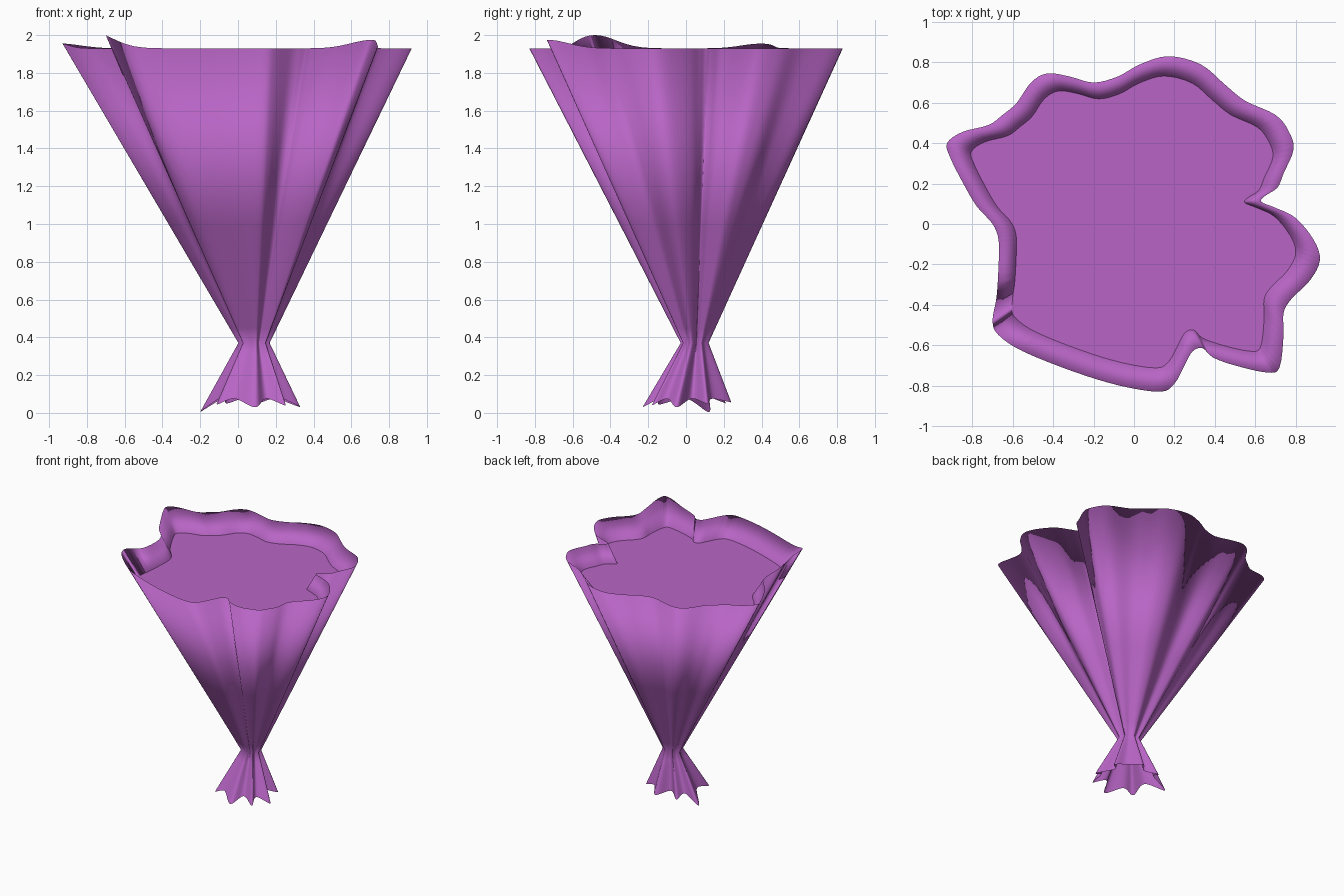
import bpy, bmesh, math
from mathutils import Vector

if "Cube" in bpy.data.objects:
    bpy.data.objects.remove(bpy.data.objects["Cube"])

# Pleated outline of the wrapper mouth, counter-clockwise from the right
OUTLINE = [(.92, -.18), (.89, -.08), (.80, .03), (.70, .08), (.63, .11), (.65, .14), (.71, .18),
           (.74, .25), (.79, .37), (.765, .46), (.70, .54), (.55, .61), (.45, .69), (.33, .79),
           (.17, .83), (.03, .79), (-.08, .73), (-.2, .70), (-.32, .73), (-.43, .745), (-.51, .70),
           (-.58, .60), (-.65, .54), (-.72, .49), (-.85, .455), (-.925, .40), (-.91, .33),
           (-.85, .21), (-.78, .09), (-.70, 0), (-.67, -.08), (-.67, -.2), (-.68, -.36),
           (-.70, -.48), (-.67, -.55), (-.55, -.63), (-.3, -.73), (-.07, -.80), (.13, -.83),
           (.2, -.79), (.25, -.70), (.29, -.63), (.34, -.615), (.39, -.66), (.5, -.70),
           (.66, -.735), (.72, -.71), (.74, -.55), (.74, -.44), (.78, -.37), (.87, -.28)]
# Tail hem: matching outline point, then x, y, z of each fold tip and valley
HEM = [(0, .33, -.05, .03), (4, .21, .03, .075), (8, .285, .11, .05), (11, .19, .14, .075),
       (14, .11, .24, .055), (17, .03, .15, .075), (19, -.06, .21, .05), (22, -.08, .13, .075),
       (25, -.2, .12, .005), (30, -.10, 0, .075), (33, -.11, -.14, .045), (36, -.02, -.145, .075),
       (38, .09, -.23, .03), (42, .15, -.14, .075), (46, .25, -.18, .04), (48, .235, -.1, .075)]
STEPS = 4


def smooth_loop(pts, steps):
    """Closed Catmull-Rom curve; steps gives the samples per span."""
    p = [Vector(q) for q in pts]
    out, n = [], len(p)
    for i in range(n):
        a, b, c, d = p[i - 1], p[i], p[(i + 1) % n], p[(i + 2) % n]
        for s in range(steps[i]):
            t = s / steps[i]
            out.append(.5 * (2 * b + (c - a) * t + (2 * a - 5 * b + 4 * c - d) * t * t
                             + (3 * b - a - 3 * c + d) * t ** 3))
    return out


def rim_height(q):
    z = 1.93
    for x, y, h in ((-.7, -.48, .07), (-.925, .4, .025), (.71, -.73, .045)):
        z += h * math.exp(-((q.x - x) ** 2 + (q.y - y) ** 2) / (2 * .11 ** 2))
    return z


def loft(name, rings, mat, cap=False):
    bm = bmesh.new()
    loops = [[bm.verts.new(v) for v in r] for r in rings]
    n = len(loops[0])
    for a, b in zip(loops, loops[1:]):
        for i in range(n):
            j = (i + 1) % n
            bm.faces.new((a[i], a[j], b[j], b[i]))
    if cap:
        bm.faces.new(loops[-1])
    for f in bm.faces:
        f.smooth = len(f.verts) == 4
    me = bpy.data.meshes.new(name)
    bm.to_mesh(me)
    bm.free()
    me.materials.append(mat)
    ob = bpy.data.objects.new(name, me)
    bpy.context.collection.objects.link(ob)
    return ob


purple = bpy.data.materials.new("purple_paper")
purple.diffuse_color = (.48, .13, .56, 1)
purple.use_nodes = True
purple.node_tree.nodes["Principled BSDF"].inputs["Base Color"].default_value = purple.diffuse_color

loop = smooth_loop(OUTLINE, [STEPS] * len(OUTLINE))
top = [Vector((q.x, q.y, rim_height(q))) for q in loop]
keys = [h[0] for h in HEM] + [len(OUTLINE)]
hem = smooth_loop([h[1:] for h in HEM], [(b - a) * STEPS for a, b in zip(keys, keys[1:])])

# Gathered neck: halfway between the mouth outline and the hem outline
neck = [Vector((.5 * (q.x * .09 + .085) + .5 * ((h.x - .065) * .31 + .085),
                .5 * (q.y * .09 + .045) + .5 * (h.y * .31 + .045), .37))
        for q, h in zip(loop, hem)]
fill = [Vector((q.x * .87, q.y * .87 + .01, 1.785)) for q in loop]

# Wrapper: hem -> neck -> rim -> inner lip, smooth all over
rings = [[h.lerp(n, k / 5) for h, n in zip(hem, neck)] for k in range(5)]
rings += [[n.lerp(t, f) for n, t in zip(neck, top)] for f in (0, .05, .2, .4, 1)]
rings.append(fill)
loft("wrapper", rings, purple)

# Flat filling just below the rim
loft("filling", [fill], purple, cap=True)
